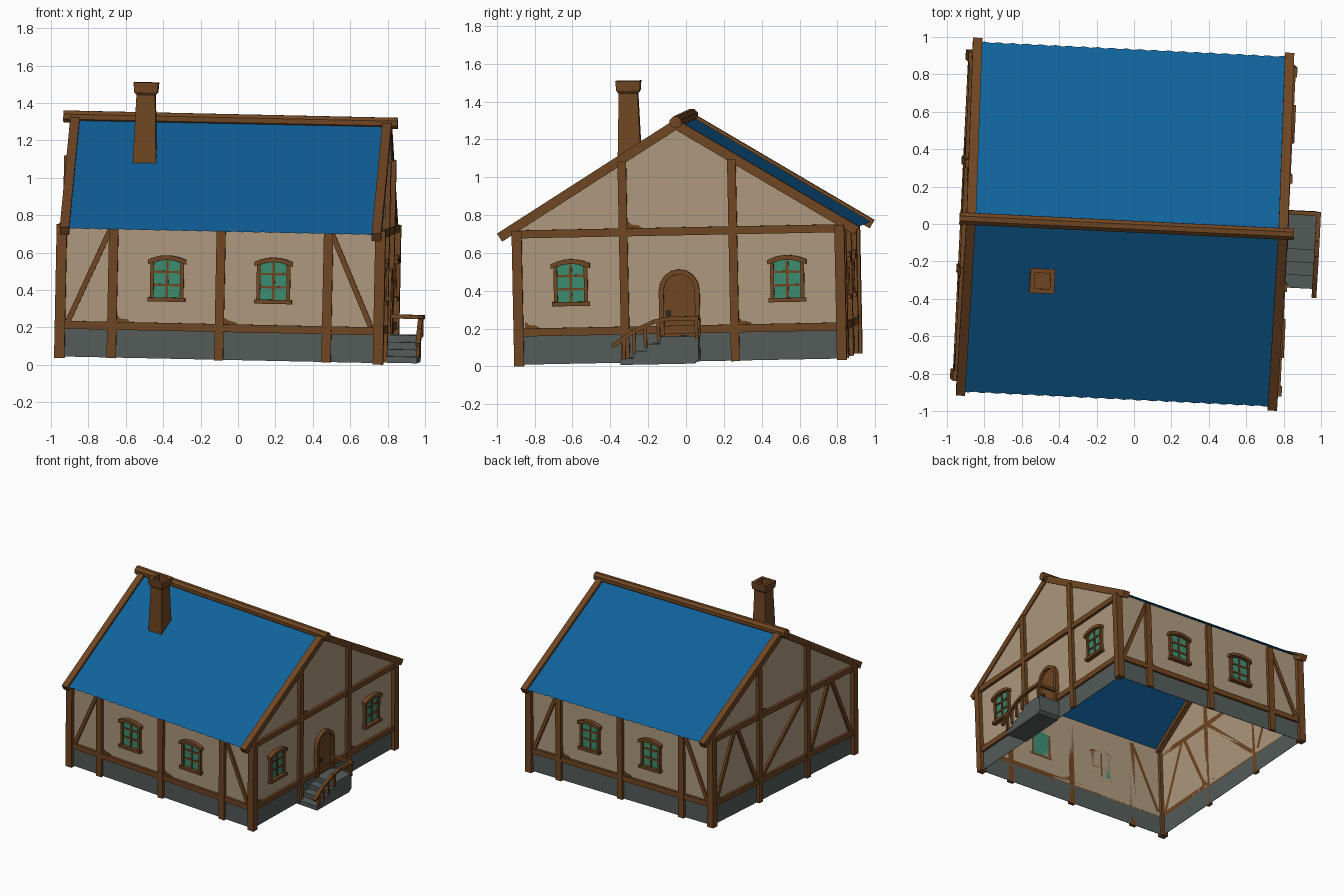
import bpy, bmesh, math
from mathutils import Matrix, Vector

if "Cube" in bpy.data.objects:
    bpy.data.objects.remove(bpy.data.objects["Cube"])

# Whole cottage stands slightly crooked
rad = math.radians
TILT = (Matrix.Translation((0, 0, 0.034)) @ Matrix.Rotation(rad(-2.75), 4, 'Z')
        @ Matrix.Rotation(rad(1.2), 4, 'Y') @ Matrix.Rotation(rad(1.1), 4, 'X'))
CX, CY, H = -0.0625, 0.01, 0.85          # house centre and half size
EAVE, EAVE_Z, RIDGE_Z = 0.945, 0.69, 1.27  # roof section
SLOPE = (RIDGE_Z - EAVE_Z) / EAVE


def material(name, rgb):
    m = bpy.data.materials.new(name)
    m.diffuse_color = (*rgb, 1)
    m.use_nodes = True
    m.node_tree.nodes["Principled BSDF"].inputs["Base Color"].default_value = m.diffuse_color
    return m


PLASTER = material("plaster", (0.43, 0.32, 0.21))
TIMBER = material("timber_brown", (0.162, 0.061, 0.016))
STONE = material("stone_grey", (0.089, 0.107, 0.102))
ROOF = material("roof_blue", (0.005, 0.122, 0.328))
GLASS = material("glass_teal", (0.045, 0.263, 0.162))
IRON = material("dark_iron", (0.03, 0.03, 0.03))


def finish(name, bm, mat):
    me = bpy.data.meshes.new(name)
    bm.to_mesh(me)
    bm.free()
    me.materials.append(mat)
    ob = bpy.data.objects.new(name, me)
    ob.matrix_world = TILT
    bpy.context.collection.objects.link(ob)
    return ob


# Wall frames: origin, along, outward
X, Y = Vector((1, 0, 0)), Vector((0, 1, 0))
C = Vector((CX, CY, 0))
WALLS = {"front": (C - Y * H, X, -Y), "right": (C + X * H, Y, X),
         "back": (C + Y * H, -X, Y), "left": (C - X * H, -Y, -X)}


def prism(name, wall, pts, d0, d1, mat):
    """Extrude a 2D outline drawn on a wall from depth d0 to d1 (flat if equal)."""
    o, u, n = WALLS[wall]
    bm = bmesh.new()
    at = lambda p, d: bm.verts.new(o + u * p[0] + Vector((0, 0, p[1])) + n * d)
    top = [at(p, d1) for p in pts]
    bm.faces.new(top)
    if d0 != d1:
        low = [at(p, d0) for p in pts]
        bm.faces.new(low[::-1])
        for i in range(len(pts)):
            j = (i + 1) % len(pts)
            bm.faces.new((top[i], low[i], low[j], top[j]))
        bmesh.ops.recalc_face_normals(bm, faces=bm.faces)
    return finish(f"{wall}_{name}", bm, mat)


def rect(u0, u1, v0, v1):
    return [(u0, v0), (u1, v0), (u1, v1), (u0, v1)]


def beam(name, wall, a, b, w, d0=0.0, d1=0.025, mat=TIMBER):
    a, b = Vector(a), Vector(b)
    t = (b - a).normalized()
    s = Vector((t.y, -t.x)) * w / 2
    return prism(name, wall, [a + s, b + s, b - s, a - s], d0, d1, mat)


def arc(cu, cv, half, rise, n=8):
    """Half-ellipse points running right to left."""
    return [(cu + half * math.cos(math.pi * i / n), cv + rise * math.sin(math.pi * i / n))
            for i in range(n + 1)]


def bow(cu, cv, half, rise, n=6):
    """Shallow arch points running right to left."""
    return [(cu + half * (1 - 2 * i / n), cv + rise * (1 - (1 - 2 * i / n) ** 2))
            for i in range(n + 1)]


def window(wall, u, v=0.432):
    prism("window_glass", wall, [(u - .08, v - .1), (u + .08, v - .1)] + bow(u, v + .085, .08, .02),
          0, .009, GLASS)
    for s in (-1, 1):
        beam("window_jamb", wall, (u + s * .08, v - .1), (u + s * .08, v + .09), .02, 0, .022)
    beam("window_mullion", wall, (u, v - .1), (u, v + .1), .014, 0, .016)
    for dv in (-.03, .04):
        beam("window_bar", wall, (u - .08, v + dv), (u + .08, v + dv), .012, 0, .016)
    prism("window_lintel", wall,
          bow(u, v + .105, .103, .024) + bow(u, v + .08, .103, .024)[::-1], 0, .036, TIMBER)
    beam("window_sill", wall, (u - .1, v - .108), (u + .1, v - .108), .022, 0, .036)


# Walls, stone footing, ground beams and corner posts
for w in WALLS:
    gable = w in ("left", "right")
    outline = [(-H, .16), (H, .16), (H, RIDGE_Z - SLOPE * H - .008)]
    outline += [(0, RIDGE_Z - .008)] if gable else []
    prism("wall", w, outline + [(-H, RIDGE_Z - SLOPE * H - .008)], 0, 0, PLASTER)
    prism("footing", w, rect(-H, H, .008, .162), 0, 0.003, STONE)
    beam("ground_beam", w, (-H, .178), (H, .178), .042, 0, .02)
    if not gable:
        for s in (-1, 1):
            beam("corner_post", w, (s * .853, 0), (s * .853, .715), .055, -.022, .03)
            beam("wall_post", w, (s * .575, .005), (s * .575, .72), .05)
            beam("brace", w, (s * .81, .2), (s * .595, .69), .028, 0, .016)
            window(w, s * .285)
        beam("middle_post", w, (0, .005), (0, .72), .048)
    else:
        beam("tie_beam", w, (-H, .697), (H, .697), .042, 0, .022)
        for s in (-1, 1):
            beam("gable_post", w, (s * .29, .005), (s * .29, RIDGE_Z - SLOPE * .29 - .02), .045)
            # sloping verge board
            beam("verge_board", w, (0, RIDGE_Z - .008), (s * EAVE, EAVE_Z - .008), .05, -.04, .01)
    # chipped plaster in panel corners
    chips = [(-.82, .198), (.31, .198), (-.265, .718)] if gable else [(-.55, .198), (.025, .198)]
    for a, b in chips:
        prism("plaster_chip", w, [(a, b), (a + .075, b), (a + .06, b + .013), (a + .02, b + .02),
                                  (a, b + .035)], 0, .006, TIMBER)

# Left gable bracing
for s in (-1, 1):
    beam("brace_outer", "left", (s * .81, .2), (s * .59, .68), .03, 0, .017)
    beam("brace_inner", "left", (s * .33, .2), (s * .55, .68), .03, 0, .017)
beam("brace_middle", "left", (-.26, .2), (.26, .68), .03, 0, .017)

# Right gable windows and arched door
for s in (-1, 1):
    window("right", s * .573)
prism("door", "right", [(-.085, .14), (.085, .14)] + arc(0, .39, .085, .085), 0, .012, TIMBER)
prism("door_frame", "right", [(.108, .14)] + arc(0, .385, .108, .112) + [(-.108, .14), (-.082, .14)]
      + arc(0, .385, .082, .085)[::-1] + [(.082, .14)], 0, .03, TIMBER)
prism("door_handle", "right", rect(-.07, -.045, .25, .28), .01, .03, IRON)

# Stone porch with steps going down towards the front
steps = [(.105, .02), (.105, .145), (-.1, .145)]
for i in range(1, 4):
    u = -.1 - .07 * (i - 1)
    steps += [(u, .145 - .037 * i), (u - .07, .145 - .037 * i)]
steps += [(-.31, .0), (.08, .0)]
prism("porch_steps", "right", steps, 0, .185, STONE)

# Porch railing
rail = [(-.35, .1), (-.24, .175), (-.13, .225), (-.05, .24), (.105, .24)]
for a, b in zip(rail, rail[1:]):
    beam("handrail", "right", a, b, .022, .178, .203)
prism("return_rail", "right", rect(.085, .107, .229, .251), 0, .203, TIMBER)
for u, v0, v1 in ((-.29, .03, .14), (-.235, .06, .175), (-.175, .09, .205), (-.105, .12, .23),
                  (.096, .13, .24)):
    beam("baluster", "right", (u, v0), (u, v1), .018, .178, .196)

# Roof slopes with a slightly scalloped eave
for name, s in (("front_roof", -1), ("back_roof", 1)):
    bm = bmesh.new()
    N, rows = 44, []
    for i in range(N + 1):
        x = CX - .835 + 1.67 * i / N
        e = EAVE - .012 + (.006 if i % 2 else 0)
        rows.append((bm.verts.new((x, CY, RIDGE_Z)),
                     bm.verts.new((x, CY + s * e, RIDGE_Z - SLOPE * e))))
    for a, b in zip(rows, rows[1:]):
        bm.faces.new((a[0], a[1], b[1], b[0]) if s < 0 else (a[0], b[0], b[1], a[1]))
    finish(name, bm, ROOF)

# Ridge log
bm = bmesh.new()
bmesh.ops.create_cone(bm, cap_ends=True, segments=8, radius1=.035, radius2=.033, depth=1.79,
                      matrix=Matrix.Translation((-.065, CY, 1.274)) @ Matrix.Rotation(rad(90), 4, 'Y')
                      @ Matrix.Rotation(rad(22.5), 4, 'Z'))
finish("ridge_log", bm, TIMBER)

# Chimney: tapered square stack, flared cap and hollow top, as (half width, height) rings
bm = bmesh.new()
rings = [[bm.verts.new((-.505 + a * h, -.3 + b * h, z)) for a, b in ((-1, -1), (1, -1), (1, 1), (-1, 1))]
         for h, z in ((.063, 1.02), (.05, 1.405), (.062, 1.42), (.066, 1.472), (.042, 1.472), (.042, 1.42))]
for lo, hi in zip(rings, rings[1:]):
    for i in range(4):
        bm.faces.new((lo[i], lo[(i + 1) % 4], hi[(i + 1) % 4], hi[i]))
bm.faces.new(rings[-1])
finish("chimney", bm, TIMBER)
